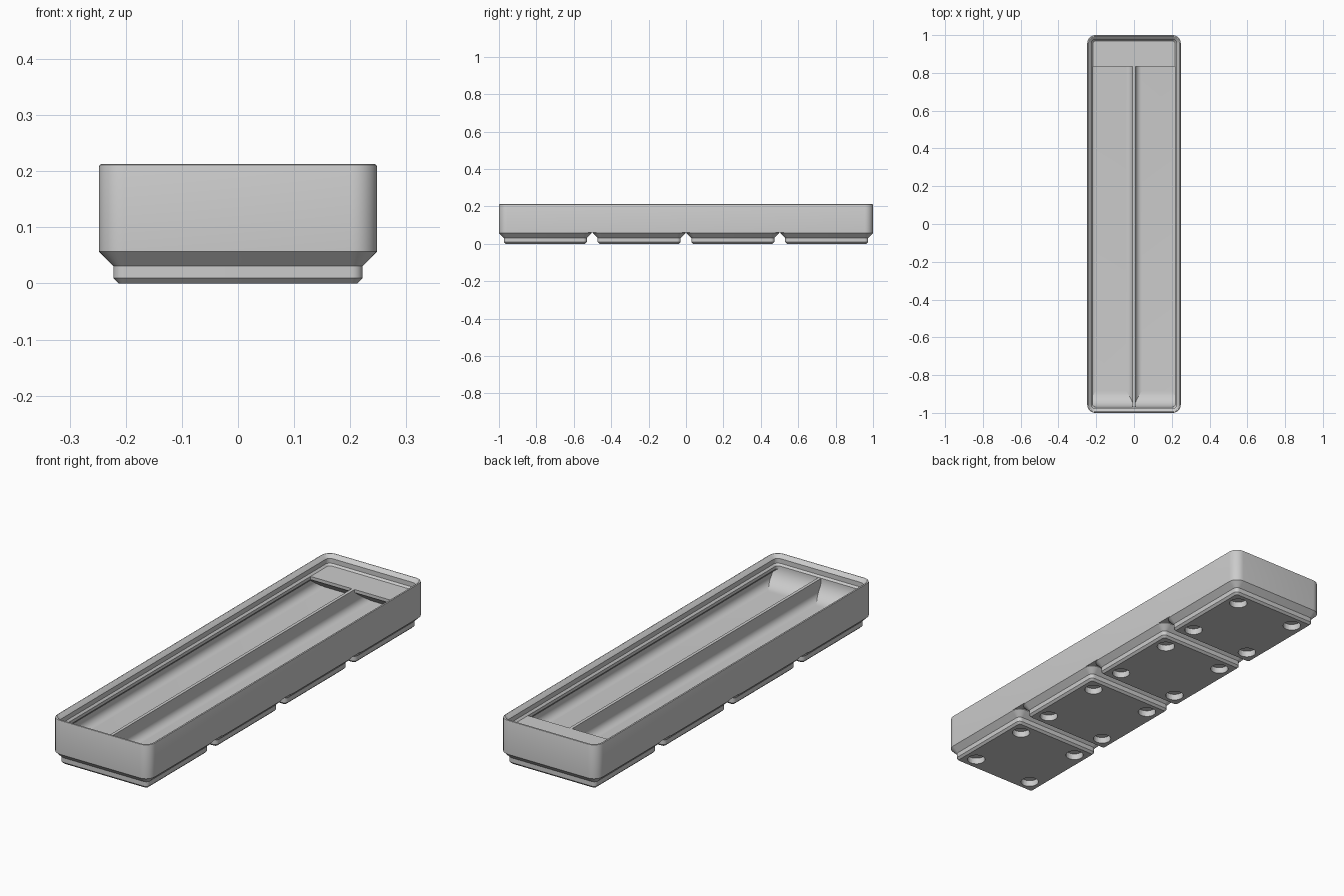
import bpy
import bmesh
from math import cos, sin, pi

cube = bpy.data.objects.get("Cube")
if cube:
    bpy.data.objects.remove(cube, do_unlink=True)

S = 2 / 167.5            # sizes below are in millimetres
HX, HY, CORNER = 20.75, 83.75, 3.75
FLOOR, RIM = 7.0, 14.0   # inside floor and base of the stacking lip
FILLET = 2.8

grey = bpy.data.materials.new("grey plastic")
grey.use_nodes = True
colour = (0.6, 0.6, 0.6, 1)
grey.diffuse_color = colour
grey.node_tree.nodes["Principled BSDF"].inputs["Base Color"].default_value = colour


def finish(name, bm, smooth=True):
    bmesh.ops.recalc_face_normals(bm, faces=bm.faces)
    bmesh.ops.scale(bm, vec=(S, S, S), verts=bm.verts)
    mesh = bpy.data.meshes.new(name)
    bm.to_mesh(mesh)
    bm.free()
    mesh.materials.append(grey)
    ob = bpy.data.objects.new(name, mesh)
    bpy.context.collection.objects.link(ob)
    if smooth:
        bpy.ops.object.select_all(action='DESELECT')
        ob.select_set(True)
        bpy.context.view_layer.objects.active = ob
        bpy.ops.object.shade_smooth_by_angle(angle=pi / 6)
    return ob


def ring(bm, hx, hy, inset, z, cy=0, steps=8):
    """Rounded rectangle moved inwards by inset."""
    r = max(CORNER - inset, 0.05)
    ax, ay = hx - inset - r, hy - inset - r
    verts = []
    for q, (sx, sy) in enumerate([(1, 1), (-1, 1), (-1, -1), (1, -1)]):
        for i in range(steps + 1):
            a = pi / 2 * (q + i / steps)
            verts.append(bm.verts.new((sx * ax + r * cos(a), cy + sy * ay + r * sin(a), z)))
    return verts


def loft(name, hx, hy, profile, cy=0):
    """Skin through (inset, z) rings, closed at both ends."""
    bm = bmesh.new()
    rings = [ring(bm, hx, hy, i, z, cy) for i, z in profile]
    n = len(rings[0])
    for a, b in zip(rings, rings[1:]):
        for k in range(n):
            bm.faces.new((a[k], a[(k + 1) % n], b[(k + 1) % n], b[k]))
    bm.faces.new(rings[0])
    bm.faces.new(rings[-1])
    return finish(name, bm)


def extrude(name, points, vector):
    """Prism from a closed list of 3D points."""
    bm = bmesh.new()
    face = bm.faces.new([bm.verts.new(p) for p in points])
    new = bmesh.ops.extrude_face_region(bm, geom=[face])["geom"]
    moved = [v for v in new if isinstance(v, bmesh.types.BMVert)]
    bmesh.ops.translate(bm, vec=vector, verts=moved)
    return finish(name, bm)


def arc(r, steps=10):
    """Concave quarter arc: (distance from wall, height above floor)."""
    return [(r - r * cos(pi / 2 * i / steps), r - r * sin(pi / 2 * i / steps))
            for i in range(steps + 1)]


# Tray: outer wall, rounded rim, stepped stacking lip, inner wall, filleted floor
WALL = 0.95
outside = [(0, 5), (0, 17.45), (0.08, 17.68), (0.28, 17.8), (0.52, 17.8), (0.75, 17.65)]
lip = [(1.9, 16.5), (1.9, RIM + 0.7), (2.6, RIM), (2.6, RIM - 1.2), (WALL, RIM - 2.85)]
floor = [(WALL + d, FLOOR + h) for d, h in arc(FILLET)]
loft("tray_body", HX, HY, outside + lip + floor)

# Divider with flared foot, along the middle
half = 0.6
right = [(half + d, 0, FLOOR + h) for d, h in arc(FILLET)]
section = [(half, 0, RIM)] + right + [(right[-1][0], 0, FLOOR - 0.5)]
section += [(-x, y, z) for x, y, z in reversed(section)]
extrude("divider", [(x, -82, z) for x, y, z in section], (0, 164, 0))

# Curved scoop along the front wall
INNER = 19.7
lip_y = HY - 2.6
scoop = [(-INNER, -lip_y + d, FLOOR + h) for d, h in arc(RIM - FLOOR, 16)]
scoop += [(-INNER, -lip_y + 7, FLOOR - 0.5), (-INNER, -82, FLOOR - 0.5), (-INNER, -82, RIM)]
extrude("front_scoop", scoop, (2 * INNER, 0, 0))

# Label shelf along the back wall, sloped underneath
tip = 69.9
shelf = [(tip, RIM), (tip, RIM - 1.2), (tip + 8, FLOOR), (tip + 8, FLOOR - 0.5),
         (82, FLOOR - 0.5), (82, RIM)]
extrude("label_shelf", [(-INNER, y, z) for y, z in shelf], (2 * INNER, 0, 0))

# Cutter for the round holes under the feet
bm = bmesh.new()
centres = [42 * (i - 1.5) for i in range(4)]
for cy in centres:
    for sx in (-13, 13):
        for sy in (-13, 13):
            made = bmesh.ops.create_cone(bm, cap_ends=True, segments=32, radius1=3.25,
                                         radius2=3.25, depth=4.8)["verts"]
            bmesh.ops.translate(bm, vec=(sx, cy + sy, 0), verts=made)
cutter = finish("hole_cutter", bm, smooth=False)
cutter.hide_render = True
cutter.hide_viewport = True

# Four stepped feet
foot = [(2.95, 0), (2.15, 0.8), (2.15, 2.6), (0, 4.75), (0, 5)]
for n, cy in enumerate(centres):
    ob = loft(f"foot_{n + 1}", HX, HX, foot, cy)
    cut = ob.modifiers.new("holes", 'BOOLEAN')
    cut.operation = 'DIFFERENCE'
    cut.solver = 'EXACT'
    cut.object = cutter
